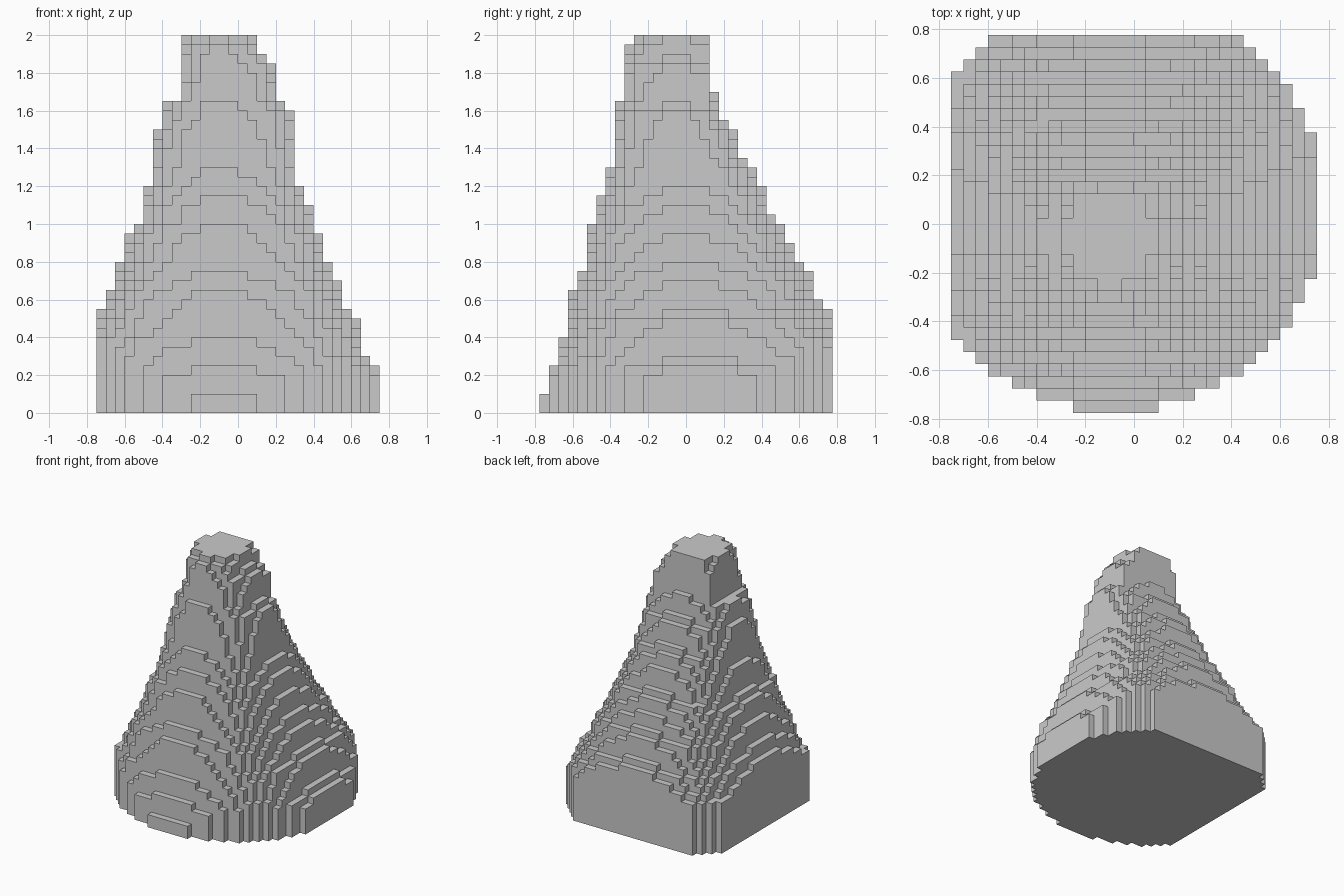
import bpy
import bmesh
from mathutils import Vector

CELL = 0.05
LAYERS = 40

# Outermost wall of each side, and the layer where each one-cell step ends
LEFT = (0.75, [5, 6, 10, 11, 14, 16, 19, 22, 24, 32, 33, 37, 38, 40])
RIGHT = (0.9, [5, 8, 9, 11, 13, 16, 19, 20, 24, 30, 33, 33, 40])
FRONT = (0.775, [2, 5, 8, 13, 15, 20, 23, 26, 33, 39, 40])
BACK = (0.975, [5, 7, 8, 9, 11, 12, 15, 16, 18, 20, 21, 24, 26, 27, 30, 31, 34, 40])


def reach(side, k):
    """Wall position and smooth radius limit of one side at layer k."""
    start, tops = side
    n = sum(top <= k for top in tops)
    low = tops[n - 1] if n else 0
    t = (k + 1 - low) / (tops[n] - low)
    edge = start - n * CELL
    return edge, edge - 0.022 + (1 - t) * 0.04


def layer_cells(k):
    """Grid cells inside the rounded square outline of layer k."""
    z = (k + 0.5) * CELL
    cx, cy = -0.09, 0.08 - 0.078 * z
    slack = 0.15 if k >= 34 else 0
    (le, lr), (re, rr), (fe, fr), (be, br) = [
        reach(s, k) for s in (LEFT, RIGHT, FRONT, BACK)]
    cells = set()
    for i in range(-15, 15):
        for j in range(-15, 16):
            x, y = (i + 0.5) * CELL, j * CELL
            if not (-re < x < le and -fe < y < be):
                continue
            # The foot is trimmed by an upright cylinder
            if (x + 0.075) ** 2 + (y - 0.08) ** 2 > 0.85 ** 2:
                continue
            rx = lr - cx if x > cx else rr + cx
            ry = br - cy + slack if y > cy else fr + cy
            if (abs(x - cx) / rx) ** 3 + (abs(y - cy) / ry) ** 3 <= 1:
                cells.add((i, j))
    return cells


# Stack the layers from the peak down, each carrying the one above
solid = set()
above = set()
for k in reversed(range(LAYERS)):
    above |= layer_cells(k)
    solid |= {(i, j, k) for i, j in above}

# Skin the blocks with their exposed faces only
bm = bmesh.new()
corners = {}


def corner(p):
    key = tuple(round(c * 2) for c in p)
    if key not in corners:
        corners[key] = bm.verts.new((p.x * CELL, p.y * CELL, p.z * CELL))
    return corners[key]


axes = [Vector((1, 0, 0)), Vector((0, 1, 0)), Vector((0, 0, 1))]
for cell in sorted(solid):
    middle = Vector(cell) + Vector((0.5, 0, 0.5))
    for a in range(3):
        for sign in (1, -1):
            n = axes[a] * sign
            if tuple(int(c + d) for c, d in zip(cell, n)) in solid:
                continue
            u = axes[(a + 1) % 3] / 2
            v = axes[(a + 2) % 3] / 2 * sign
            c = middle + n / 2
            bm.faces.new([corner(p) for p in (c - u - v, c + u - v, c + u + v, c - u + v)])

default = bpy.data.objects.get("Cube")
if default:
    bpy.data.objects.remove(default, do_unlink=True)

mesh = bpy.data.meshes.new("stepped_mountain")
bm.to_mesh(mesh)
bm.free()
mountain = bpy.data.objects.new("stepped_mountain", mesh)
bpy.context.collection.objects.link(mountain)

# Plain stone colour
stone = bpy.data.materials.new("grey_stone")
stone.use_nodes = True
grey = (0.59, 0.59, 0.59, 1)
stone.diffuse_color = grey
stone.node_tree.nodes["Principled BSDF"].inputs["Base Color"].default_value = grey
mesh.materials.append(stone)
